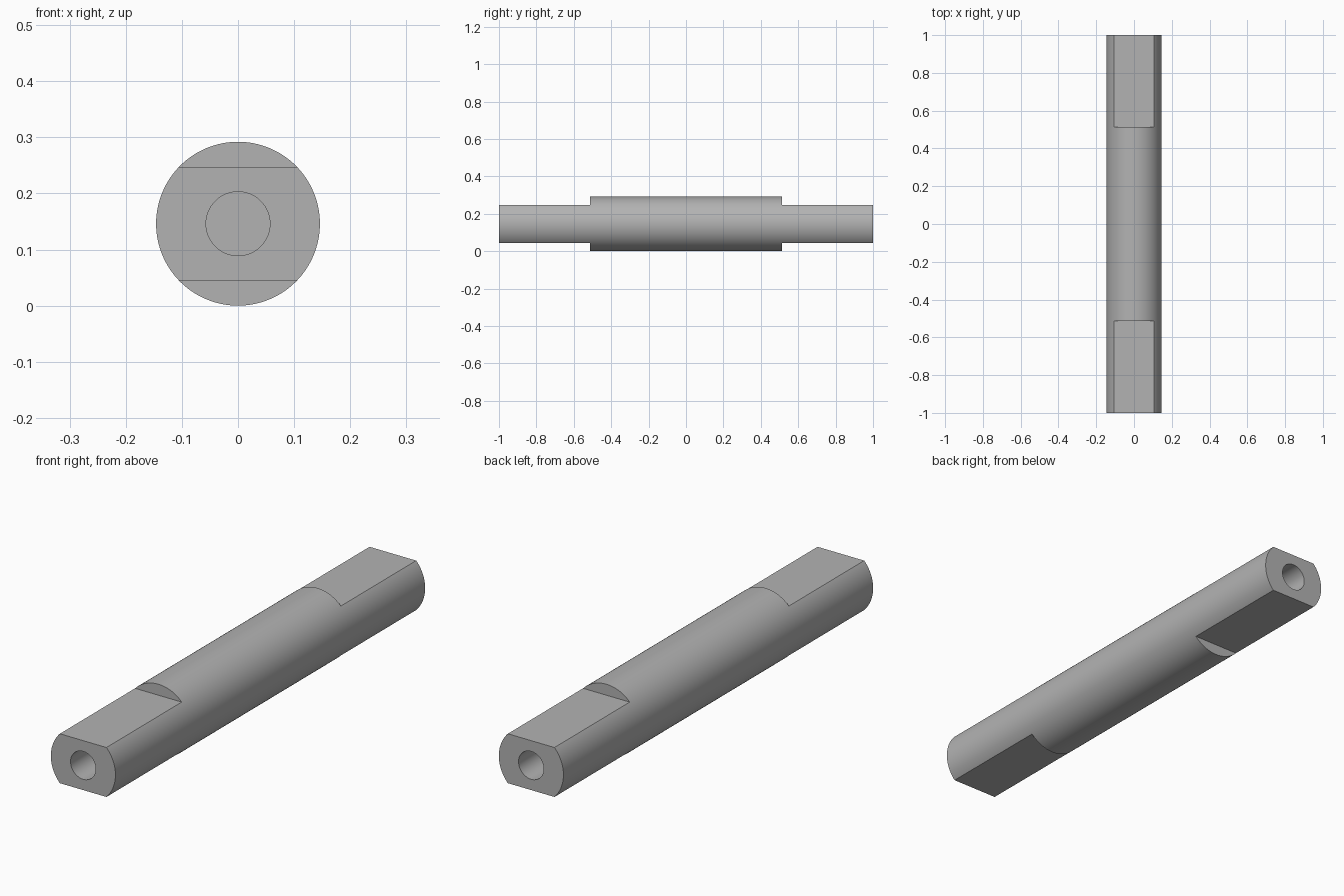
import bpy
import bmesh
import math
from mathutils import Matrix

RADIUS = 0.146       # shaft radius, also height of the axis
FLAT = 0.101         # distance of each flat from the axis
SHOULDER = 0.514     # where the flats stop
BORE_RADIUS = 0.057
BORE_DEPTH = 0.3

cube = bpy.data.objects.get("Cube")
if cube:
    bpy.data.objects.remove(cube, do_unlink=True)

steel = bpy.data.materials.new("grey_steel")
steel.use_nodes = True
colour = (0.45, 0.45, 0.45, 1)
steel.diffuse_color = colour
steel.node_tree.nodes["Principled BSDF"].inputs["Base Color"].default_value = colour


def add_rod(bm, radius, length, y, sides):
    """Capped cylinder lying along y."""
    place = Matrix.Translation((0, y, RADIUS)) @ Matrix.Rotation(math.pi / 2, 4, "X")
    bmesh.ops.create_cone(bm, cap_ends=True, segments=sides, radius1=radius,
                          radius2=radius, depth=length, matrix=place)


def add_box(bm, centre, size):
    place = Matrix.Translation(centre) @ Matrix.Diagonal((*size, 1))
    bmesh.ops.create_cube(bm, size=1, matrix=place)


def make_object(name, bm):
    mesh = bpy.data.meshes.new(name)
    bmesh.ops.recalc_face_normals(bm, faces=bm.faces)
    bm.to_mesh(mesh)
    bm.free()
    mesh.materials.append(steel)
    obj = bpy.data.objects.new(name, mesh)
    bpy.context.collection.objects.link(obj)
    return obj


# Round shaft
bm = bmesh.new()
add_rod(bm, RADIUS, 2, 0, 128)
shaft = make_object("shaft", bm)

# Cutters: two flats and one blind bore at each end
bm = bmesh.new()
for end in (-1, 1):
    for side in (-1, 1):
        add_box(bm, (0, end * (SHOULDER + 0.5), RADIUS + side * (FLAT + 0.1)),
                (1, 1, 0.2))
    add_rod(bm, BORE_RADIUS, 2 * BORE_DEPTH, end, 64)
cutter = make_object("end_cutter", bm)
cutter.hide_render = True

cut = shaft.modifiers.new("end_cuts", "BOOLEAN")
cut.operation = "DIFFERENCE"
cut.solver = "EXACT"
cut.object = cutter

# Apply the cuts, drop the cutter and keep the edges crisp
bpy.ops.object.select_all(action="DESELECT")
shaft.select_set(True)
bpy.context.view_layer.objects.active = shaft
bpy.ops.object.modifier_apply(modifier=cut.name)
bpy.data.objects.remove(cutter, do_unlink=True)
bpy.ops.object.shade_smooth_by_angle(angle=math.radians(30))
